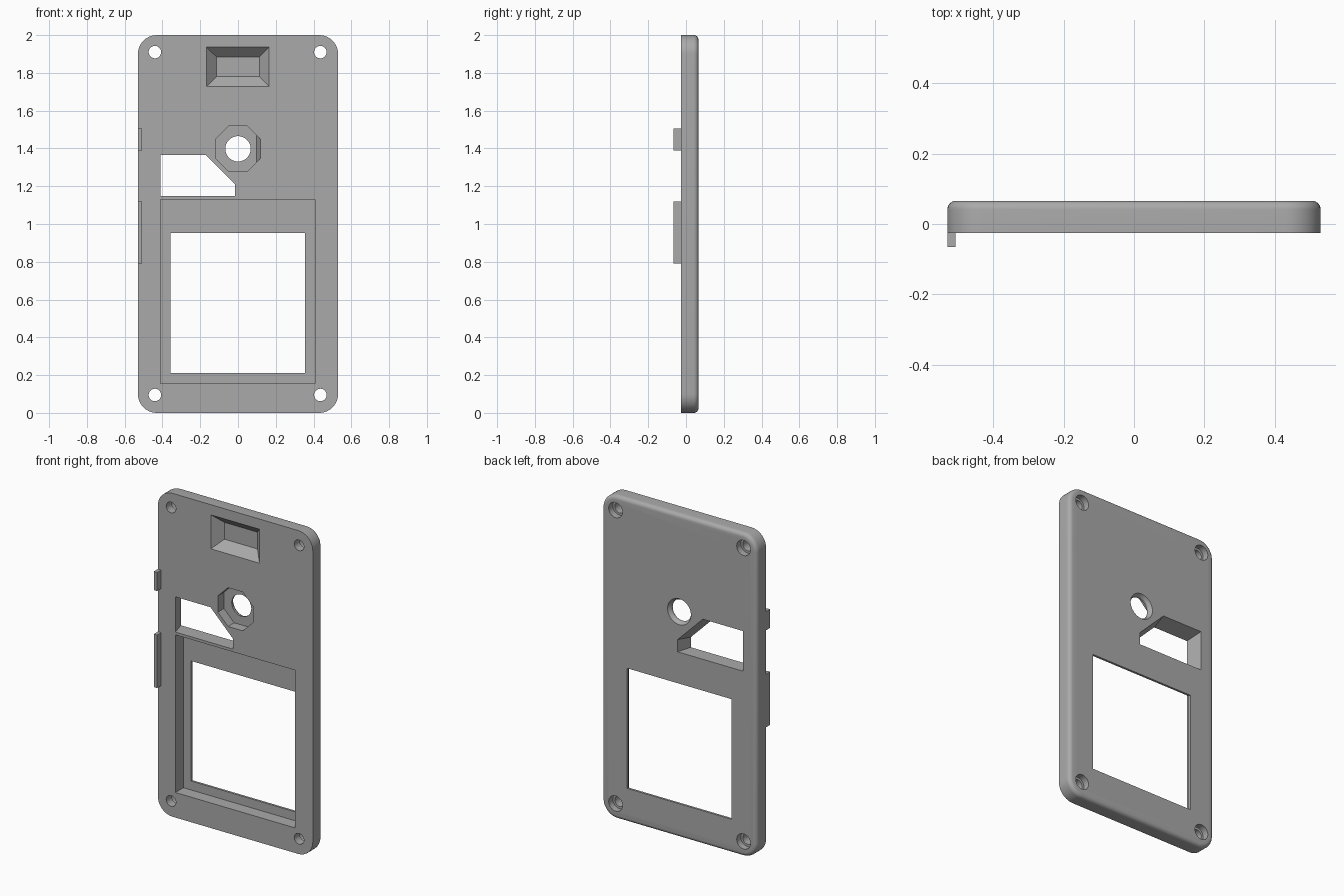
import bpy, bmesh, math

FRONT, BACK = -0.026, 0.066
OVER = 0.05  # how far cutters reach past the surface

cube = bpy.data.objects.get("Cube")
if cube:
    bpy.data.objects.remove(cube, do_unlink=True)

grey = bpy.data.materials.new("plain_grey")
grey.use_nodes = True
colour = (0.4, 0.4, 0.4, 1)
grey.diffuse_color = colour
grey.node_tree.nodes["Principled BSDF"].inputs["Base Color"].default_value = colour


def loft(name, sections):
    """Solid through matching (y, [(x, z), ...]) outlines, capped at both ends."""
    bm = bmesh.new()
    rings = [[bm.verts.new((x, y, z)) for x, z in pts] for y, pts in sections]
    for a, b in zip(rings, rings[1:]):
        n = len(a)
        for i in range(n):
            j = (i + 1) % n
            bm.faces.new((a[i], a[j], b[j], b[i]))
    bm.faces.new(rings[0])
    bm.faces.new(rings[-1])
    bmesh.ops.recalc_face_normals(bm, faces=bm.faces)
    mesh = bpy.data.meshes.new(name)
    bm.to_mesh(mesh)
    bm.free()
    mesh.materials.append(grey)
    obj = bpy.data.objects.new(name, mesh)
    bpy.context.collection.objects.link(obj)
    return obj


def rect(x0, x1, z0, z1):
    return [(x0, z0), (x1, z0), (x1, z1), (x0, z1)]


def circle(cx, cz, r, n=32):
    return [(cx + r * math.cos(math.tau * i / n), cz + r * math.sin(math.tau * i / n))
            for i in range(n)]


def rounded_rect(inset, radius=0.1, steps=10):
    pts = []
    for k, (sx, sz) in enumerate([(1, 1), (-1, 1), (-1, -1), (1, -1)]):
        for i in range(steps + 1):
            a = math.pi / 2 * (k + i / steps)
            pts.append((sx * (0.53 - radius) + (radius - inset) * math.cos(a),
                        1 + sz * (1 - radius) + (radius - inset) * math.sin(a)))
    return pts


# Cover plate with a rounded back edge
fillet = 0.025
sections = [(FRONT, rounded_rect(0))]
for i in range(7):
    a = math.pi / 2 * i / 6
    sections.append((BACK - fillet + fillet * math.sin(a),
                     rounded_rect(fillet * (1 - math.cos(a)))))
plate = loft("cover_plate", sections)

cutters = []


def cut(name, *sections):
    cutters.append(loft(name, sections))


# Stepped screw holes in the corners
for x in (-0.44, 0.436):
    for z in (0.095, 1.91):
        cut("screw_hole", (FRONT - OVER, circle(x, z, 0.033)), (BACK + OVER, circle(x, z, 0.033)))
        cut("screw_head_recess", (BACK - 0.04, circle(x, z, 0.047)),
            (BACK + OVER, circle(x, z, 0.047)))

# Sloped pocket near the top
mouth = rect(-0.168, 0.165, 1.727, 1.937)
cut("sloped_pocket", (FRONT - OVER, mouth), (FRONT, mouth),
    (FRONT + 0.055, rect(-0.113, 0.113, 1.78, 1.884)))

# Screen recess and window
screen = rect(-0.41, 0.408, 0.155, 1.13)
window = rect(-0.358, 0.356, 0.21, 0.953)
cut("screen_recess", (FRONT - OVER, screen), (BACK - 0.014, screen))
cut("screen_window", (FRONT - OVER, window), (BACK + OVER, window))

# Eight-sided button recess with one tilted wall, and its flared hole
a, b, cz = 0.12, 0.05, 1.398
octagon = [(a, cz - b), (a, cz + b), (b, cz + a), (-b, cz + a),
           (-a, cz + b), (-a, cz - b), (-b, cz - a), (b, cz - a)]
floor = [(0.098, cz - 0.072), (0.098, cz + 0.072)] + octagon[2:]
cut("button_recess", (FRONT - OVER, octagon), (FRONT, octagon), (FRONT + 0.06, floor))
small, large = circle(0, cz, 0.067, 48), circle(0, cz, 0.08, 48)
cut("button_hole", (FRONT - OVER, small), (BACK - 0.02, small),
    (BACK, large), (BACK + OVER, large))

# Five-sided opening that widens toward the back
narrow = [(-0.41, 1.147), (-0.015, 1.147), (-0.015, 1.21), (-0.17, 1.365), (-0.41, 1.365)]
wide = [(-0.437, 1.147), (0.012, 1.147), (0.012, 1.222), (-0.161, 1.395), (-0.437, 1.395)]
cut("angled_opening", (FRONT - OVER, narrow), (FRONT, narrow), (BACK, wide), (BACK + OVER, wide))

# Carve the plate, then drop the cutters
for cutter in cutters:
    mod = plate.modifiers.new(cutter.name, "BOOLEAN")
    mod.operation = "DIFFERENCE"
    mod.solver = "EXACT"
    mod.object = cutter
bpy.context.view_layer.update()
carved = bpy.data.meshes.new_from_object(
    plate.evaluated_get(bpy.context.evaluated_depsgraph_get()))
plate.modifiers.clear()
plate.data = carved
for cutter in cutters:
    bpy.data.objects.remove(cutter, do_unlink=True)

# Locating tabs on the right edge
for name, z0, z1 in (("upper_tab", 1.39, 1.505), ("lower_tab", 0.79, 1.118)):
    tab = rect(-0.53, -0.507, z0, z1)
    loft(name, [(-0.066, tab), (FRONT, tab)])

bpy.ops.object.select_all(action="DESELECT")
plate.select_set(True)
bpy.context.view_layer.objects.active = plate
bpy.ops.object.shade_smooth_by_angle(angle=math.radians(30))
